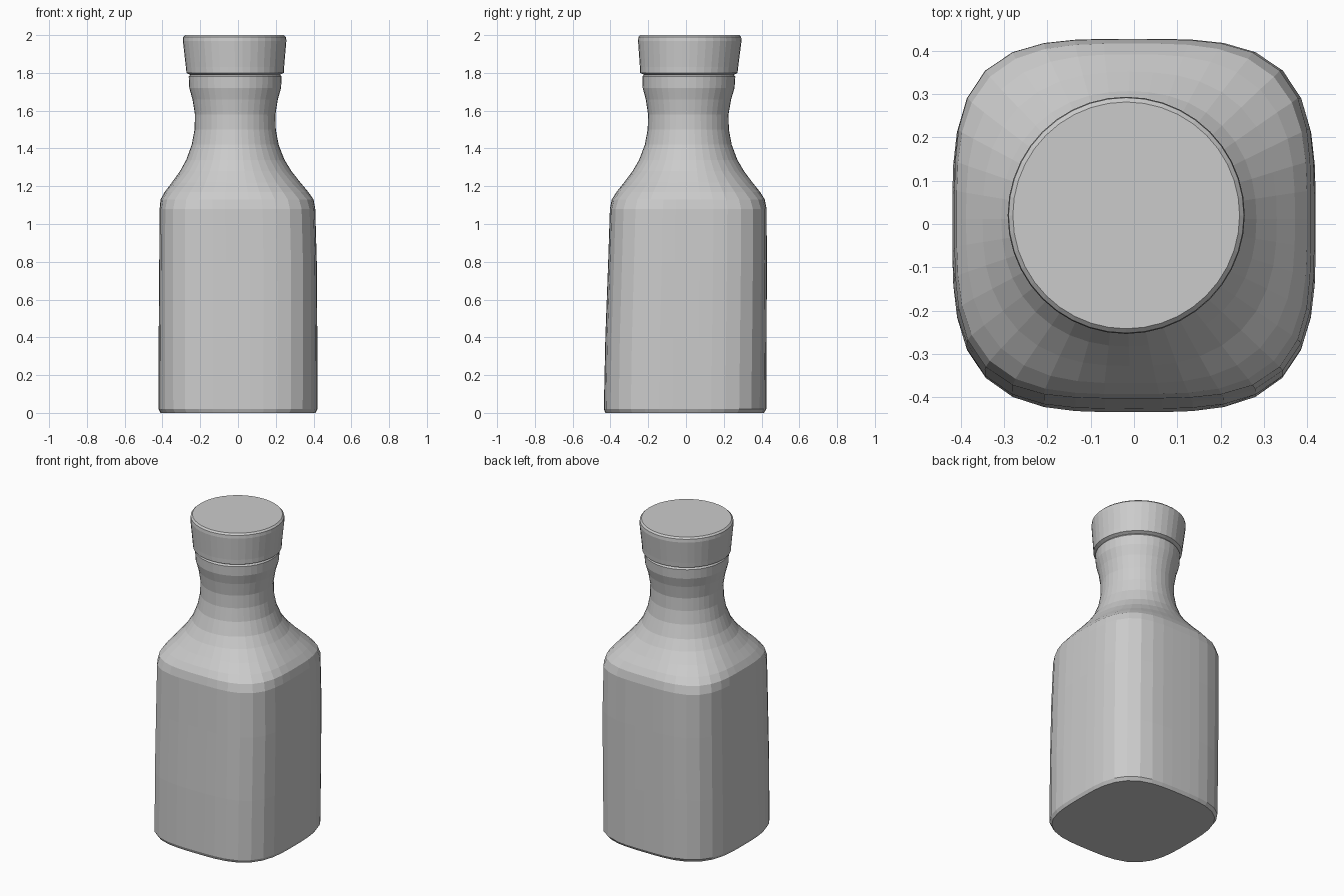
import bpy, bmesh
from math import sin, cos, pi

SEGMENTS = 40


def loft(name, rings, close_bottom, close_top):
    """Skin rings of (z, half x, half y, centre x, centre y, squareness)."""
    bm = bmesh.new()
    loops = []
    for z, rx, ry, cx, cy, n in rings:
        loop = []
        for i in range(SEGMENTS):
            a = 2 * pi * i / SEGMENTS
            c, s = cos(a), sin(a)
            r = (abs(c) ** n + abs(s) ** n) ** (-1 / n)
            loop.append(bm.verts.new((cx + rx * r * c, cy + ry * r * s, z)))
        loops.append(loop)
    for low, high in zip(loops, loops[1:]):
        for i in range(SEGMENTS):
            j = (i + 1) % SEGMENTS
            bm.faces.new((low[i], low[j], high[j], high[i]))
    if close_bottom:
        bm.faces.new(loops[0][::-1])
    if close_top:
        bm.faces.new(loops[-1])
    mesh = bpy.data.meshes.new(name)
    bm.to_mesh(mesh)
    bm.free()
    obj = bpy.data.objects.new(name, mesh)
    bpy.context.collection.objects.link(obj)
    return obj


# Bottle: rounded-square body blending through the shoulder to a round neck
bottle = loft("bottle", [
    (0.00, 0.41, 0.42, 0.00, -0.007, 3.3),
    (0.02, 0.42, 0.43, 0.00, -0.005, 3.4),
    (0.40, 0.42, 0.427, 0.00, 0.00, 3.5),
    (0.80, 0.417, 0.42, 0.00, 0.008, 3.6),
    (1.08, 0.412, 0.415, -0.003, 0.012, 3.6),
    (1.13, 0.405, 0.405, -0.005, 0.012, 3.3),
    (1.17, 0.38, 0.38, -0.008, 0.012, 2.9),
    (1.22, 0.34, 0.34, -0.01, 0.012, 2.5),
    (1.28, 0.295, 0.295, -0.012, 0.012, 2.2),
    (1.34, 0.26, 0.26, -0.014, 0.012, 2.05),
    (1.42, 0.23, 0.23, -0.015, 0.012, 2),
    (1.50, 0.215, 0.215, -0.015, 0.012, 2),
    (1.58, 0.213, 0.213, -0.015, 0.012, 2),
    (1.66, 0.226, 0.226, -0.015, 0.013, 2),
    (1.72, 0.243, 0.243, -0.015, 0.014, 2),
    (1.78, 0.246, 0.246, -0.015, 0.015, 2),
    (1.79, 0.238, 0.238, -0.015, 0.015, 2),
], True, False)

# Stopper: flared cap that starts at the groove above the neck collar
stopper = loft("stopper", [
    (1.79, 0.238, 0.238, -0.015, 0.015, 2),
    (1.80, 0.258, 0.258, -0.015, 0.015, 2),
    (1.83, 0.26, 0.26, -0.016, 0.016, 2),
    (1.97, 0.274, 0.274, -0.018, 0.02, 2),
    (1.99, 0.272, 0.272, -0.018, 0.02, 2),
    (2.00, 0.262, 0.262, -0.018, 0.02, 2),
], False, True)
